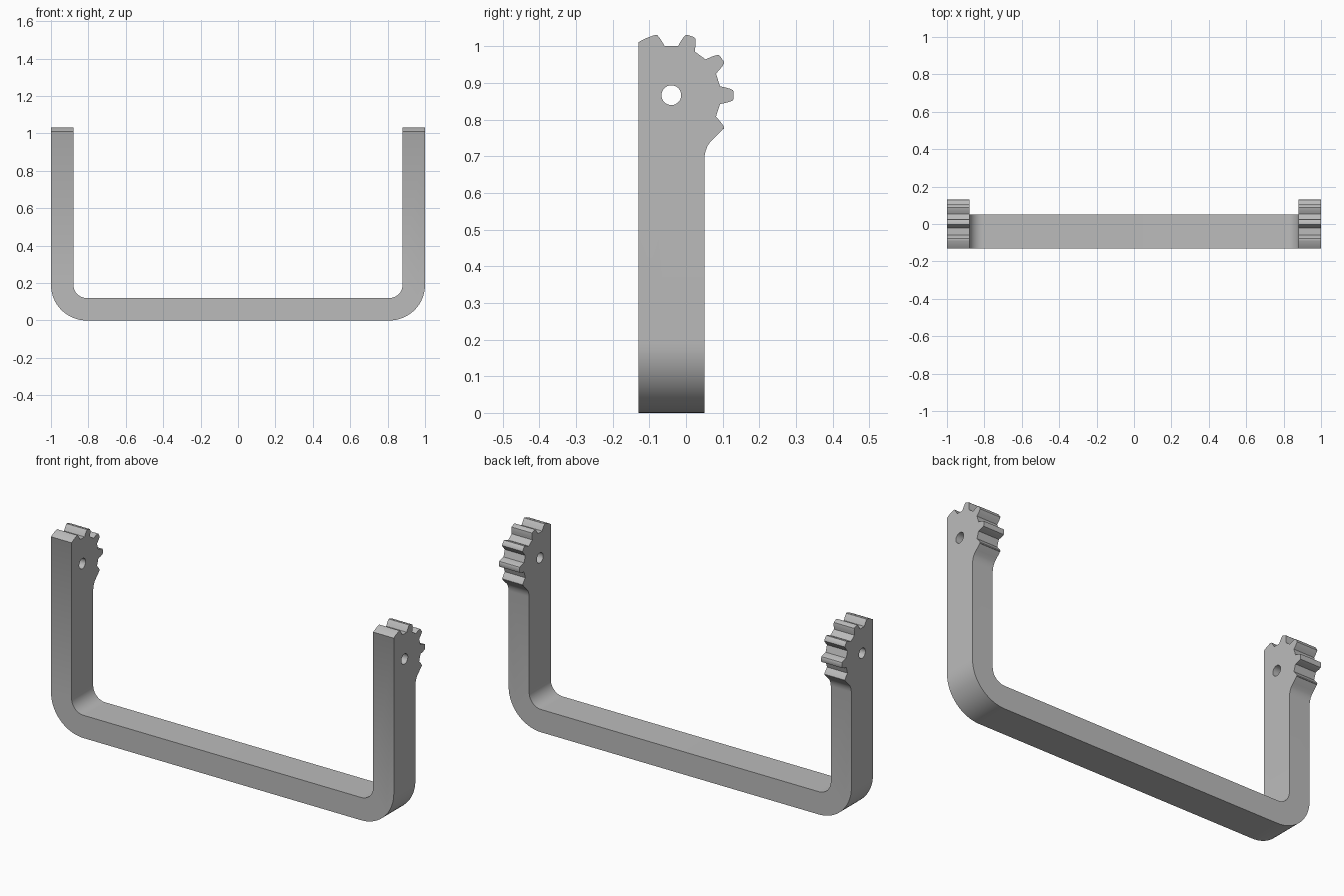
import bpy
import bmesh
from math import sin, cos, radians, pi
from mathutils import Vector

if "Cube" in bpy.data.objects:
    bpy.data.objects.remove(bpy.data.objects["Cube"], do_unlink=True)

GEAR_Y, GEAR_Z = -0.04, 0.867      # gear and pivot centre
FRONT, BACK = -0.13, 0.05          # depth of the bar
THICK, BEND = 0.12, 0.19           # bar thickness and outer bend radius

grey = bpy.data.materials.new("plain_grey")
grey.use_nodes = True
grey.diffuse_color = (0.5, 0.5, 0.5, 1)
grey.node_tree.nodes["Principled BSDF"].inputs["Base Color"].default_value = (0.5, 0.5, 0.5, 1)


def prism(name, points, shift):
    """Extrude a closed outline by the vector shift."""
    bm = bmesh.new()
    face = bm.faces.new([bm.verts.new(p) for p in points])
    ext = bmesh.ops.extrude_face_region(bm, geom=[face])
    moved = [v for v in ext["geom"] if isinstance(v, bmesh.types.BMVert)]
    bmesh.ops.translate(bm, verts=moved, vec=Vector(shift))
    bmesh.ops.recalc_face_normals(bm, faces=bm.faces)
    mesh = bpy.data.meshes.new(name)
    bm.to_mesh(mesh)
    bm.free()
    mesh.materials.append(grey)
    obj = bpy.data.objects.new(name, mesh)
    bpy.context.collection.objects.link(obj)
    return obj


def arc(cx, cy, r, start, end, steps):
    angles = [radians(start + (end - start) * i / steps) for i in range(steps + 1)]
    return [(cx + r * cos(a), cy + r * sin(a)) for a in angles]


def cut(target, tool, operation):
    mod = target.modifiers.new("shape", "BOOLEAN")
    mod.operation = operation
    mod.solver = "EXACT"
    mod.object = tool
    bpy.context.view_layer.objects.active = target
    bpy.ops.object.modifier_apply(modifier=mod.name)
    bpy.data.objects.remove(tool, do_unlink=True)


# U-shaped bar with rounded corners, left over-long for trimming
inner = 1 - THICK
outer_half = arc(1 - BEND, BEND, BEND, -90, 0, 16) + [(1, 1.2)]
inner_half = [(inner, 1.2)] + arc(1 - BEND, BEND, BEND - THICK, 0, -90, 12)
half = outer_half + inner_half
outline = half + [(-x, z) for x, z in reversed(half)]
handle = prism("geared_handle", [(x, -0.3, z) for x, z in outline], (0, 0.6, 0))

# Side silhouette: straight bar, curved shoulder, gear teeth, rounded front corner
side = [(FRONT, -0.1), (BACK, -0.1), (BACK, 0.697), (0.053, 0.713), (0.058, 0.727),
        (0.065, 0.738), (0.078, 0.751), (0.094, 0.767), (0.101, 0.775)]
flank = [(0.133, -0.024), (0.148, -0.021), (0.160, -0.0175), (0.168, -0.014), (0.170, -0.010)]
tooth = flank + [(r, -w) for r, w in reversed(flank)]
for step in range(-1, 4):
    a = radians(36 * step)
    points = tooth
    if step == -1:
        points = tooth[5:]
    elif step == 3:
        points = tooth[:5]
    side += [(GEAR_Y + r * cos(a) - w * sin(a), GEAR_Z + r * sin(a) + w * cos(a))
             for r, w in points]
side += arc(GEAR_Y, GEAR_Z, 0.17, 108, 122, 5) + [(FRONT, 1.011)]
cut(handle, prism("side_trim", [(-1.2, y, z) for y, z in side], (2.4, 0, 0)), "INTERSECT")

# Pivot hole through both arms
ring = arc(GEAR_Y, GEAR_Z, 0.027, 0, 360, 32)[:-1]
cut(handle, prism("hole_cutter", [(-1.3, y, z) for y, z in ring], (2.6, 0, 0)), "DIFFERENCE")

# Smooth the bends, keep the edges crisp
bpy.ops.object.select_all(action="DESELECT")
handle.select_set(True)
bpy.context.view_layer.objects.active = handle
bpy.ops.object.shade_smooth_by_angle(angle=pi / 6)
